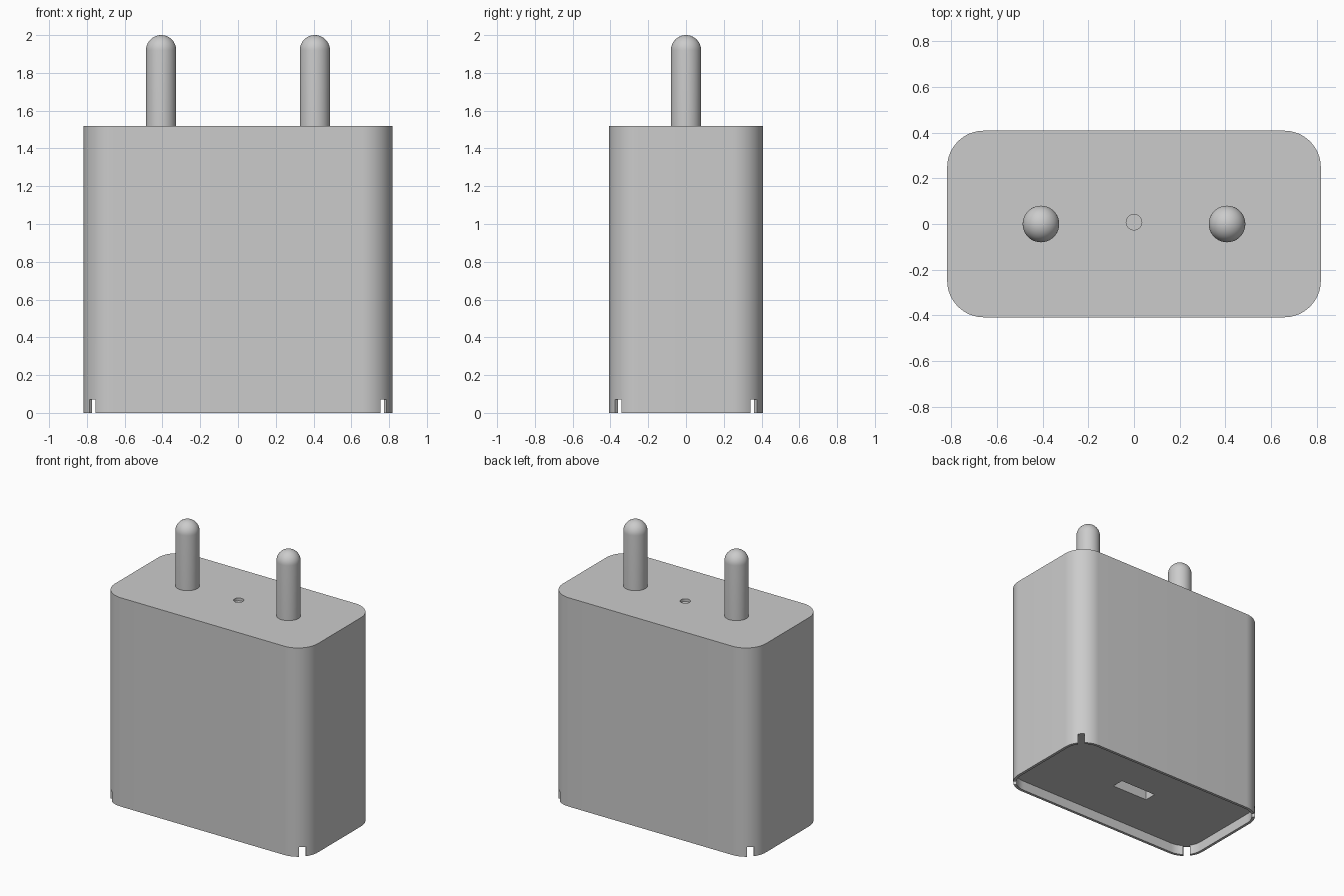
import bpy, bmesh, math
from mathutils import Matrix, Vector

if "Cube" in bpy.data.objects:
    bpy.data.objects.remove(bpy.data.objects["Cube"])

HALF_X, HALF_Y, BODY_TOP, CORNER = 0.817, 0.408, 1.52, 0.16
WALL, RECESS = 0.02, 0.07
PIN_X, PIN_R = 0.407, 0.08

grey = bpy.data.materials.new("light_grey_plastic")
grey.use_nodes = True
colour = (0.6, 0.6, 0.6, 1)
grey.diffuse_color = colour
grey.node_tree.nodes["Principled BSDF"].inputs["Base Color"].default_value = colour


def finish(name, bm):
    bmesh.ops.recalc_face_normals(bm, faces=bm.faces)
    mesh = bpy.data.meshes.new(name)
    bm.to_mesh(mesh)
    bm.free()
    mesh.materials.append(grey)
    obj = bpy.data.objects.new(name, mesh)
    bpy.context.collection.objects.link(obj)
    return obj


def activate(obj):
    bpy.ops.object.select_all(action='DESELECT')
    obj.select_set(True)
    bpy.context.view_layer.objects.active = obj


def smooth(obj):
    activate(obj)
    bpy.ops.object.shade_smooth_by_angle(angle=math.radians(30))


def prism(name, outline, z0, z1):
    bm = bmesh.new()
    face = bm.faces.new([bm.verts.new((x, y, z0)) for x, y in outline])
    new = bmesh.ops.extrude_face_region(bm, geom=[face])["geom"]
    bmesh.ops.translate(bm, vec=(0, 0, z1 - z0),
                        verts=[v for v in new if isinstance(v, bmesh.types.BMVert)])
    return finish(name, bm)


def rounded_rect(hx, hy, r, steps=16):
    points = []
    for quarter, (sx, sy) in enumerate([(1, 1), (-1, 1), (-1, -1), (1, -1)]):
        for i in range(steps + 1):
            a = (quarter + i / steps) * math.pi / 2
            points.append((sx * (hx - r) + r * math.cos(a), sy * (hy - r) + r * math.sin(a)))
    return points


def rectangle(hx, hy, centre=(0, 0), angle=0):
    turn = Matrix.Rotation(angle, 2)
    return [Vector(centre) + turn @ Vector((sx * hx, sy * hy))
            for sx, sy in [(1, 1), (-1, 1), (-1, -1), (1, -1)]]


def circle(r, centre, steps=32):
    return [(centre[0] + r * math.cos(math.tau * i / steps),
             centre[1] + r * math.sin(math.tau * i / steps)) for i in range(steps)]


def cut(obj, cutter):
    cutter.hide_render = True
    mod = obj.modifiers.new("cut", 'BOOLEAN')
    mod.operation, mod.solver, mod.object = 'DIFFERENCE', 'EXACT', cutter
    activate(obj)
    bpy.ops.object.modifier_apply(modifier=mod.name)
    bpy.data.objects.remove(cutter)


# Housing with a recessed underside
housing = prism("housing", rounded_rect(HALF_X, HALF_Y, CORNER), 0, BODY_TOP)
cut(housing, prism("recess_cutter",
                   rounded_rect(HALF_X - WALL, HALF_Y - WALL, CORNER - WALL), -0.1, RECESS))

# Diagonal slits through the rim at each corner
for sx in (-1, 1):
    for sy in (-1, 1):
        slit = rectangle(0.06, 0.023, (sx * 0.771, sy * 0.36), sx * sy * math.pi / 4)
        cut(housing, prism("slit_cutter", slit, -0.1, RECESS))

# Charging port underneath and small round dimple on top
cut(housing, prism("port_cutter", rectangle(0.145, 0.045), 0, 0.3))
cut(housing, prism("dimple_cutter", circle(0.034, (0, 0.008)), BODY_TOP - 0.02, BODY_TOP + 0.1))
smooth(housing)

# Round-tipped contact pins
for name, side in (("left_pin", 1), ("right_pin", -1)):
    bm = bmesh.new()
    profile = [(PIN_R, BODY_TOP - 0.005)]
    for i in range(13):
        a = i / 12 * math.pi / 2
        profile.append((PIN_R * math.cos(a), 2 - PIN_R + PIN_R * math.sin(a)))
    verts = [bm.verts.new((r, 0, z)) for r, z in profile]
    edges = [bm.edges.new(pair) for pair in zip(verts, verts[1:])]
    bmesh.ops.spin(bm, geom=verts + edges, axis=(0, 0, 1), cent=(0, 0, 0),
                   angle=math.tau, steps=40)
    bmesh.ops.remove_doubles(bm, verts=bm.verts, dist=0.0005)
    bmesh.ops.translate(bm, vec=(side * PIN_X, 0, 0), verts=bm.verts)
    smooth(finish(name, bm))
